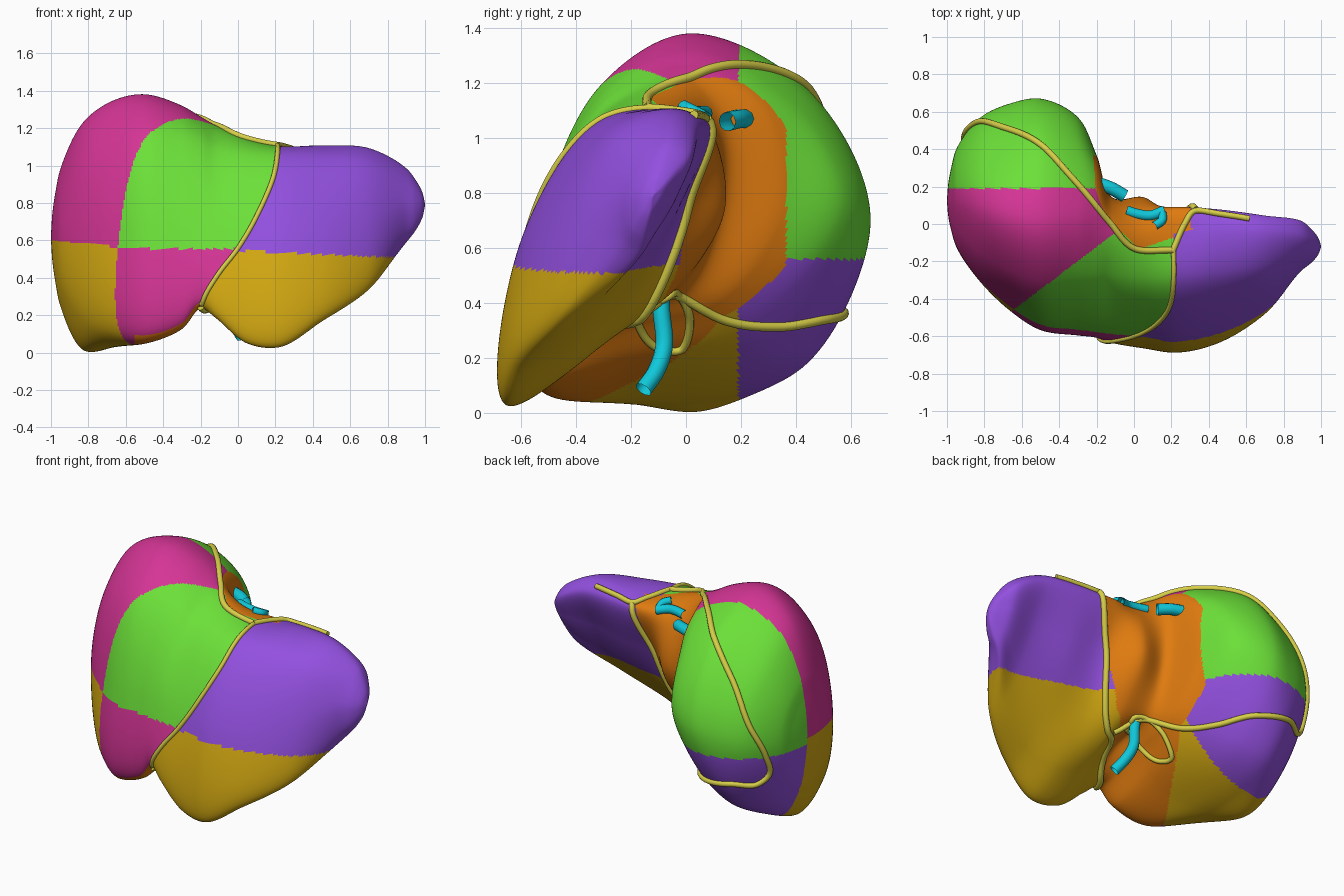
import bpy, bmesh
from mathutils import Vector
from mathutils.bvhtree import BVHTree

cube = bpy.data.objects.get("Cube")
if cube:
    bpy.data.objects.remove(cube, do_unlink=True)


def make_material(name, color):
    mat = bpy.data.materials.new(name)
    mat.use_nodes = True
    mat.diffuse_color = (*color, 1)
    for node in mat.node_tree.nodes:
        if node.type == 'BSDF_PRINCIPLED':
            node.inputs["Base Color"].default_value = (*color, 1)
            node.inputs["Roughness"].default_value = 0.5
    return mat


magenta = make_material("magenta", (.66, .035, .3))
green = make_material("green", (.15, .75, .04))
purple = make_material("purple", (.29, .08, .74))
yellow = make_material("golden yellow", (.66, .4, .006))
orange = make_material("orange", (.75, .2, .005))
straw = make_material("straw yellow", (.68, .62, .065))
cyan = make_material("cyan", (.005, .58, .7))
body_materials = [magenta, green, purple, yellow, orange]
MAGENTA, GREEN, PURPLE, YELLOW, ORANGE = range(len(body_materials))

# Cross-sections: x, then (y, z) from the top round the front, underside and back
right_sections = [
    (-.95, [(.13, .98), (-.02, .88), (-.12, .62), (-.08, .37), (.08, .25), (.28, .36), (.4, .62), (.32, .86)]),
    (-.82, [(.08, 1.24), (-.16, 1.07), (-.3, .65), (-.25, .17), (.02, .01), (.35, .18), (.57, .64), (.41, 1.03)]),
    (-.66, [(.03, 1.35), (-.25, 1.16), (-.43, .65), (-.41, .1), (-.05, .03), (.43, .17), (.645, .67), (.45, 1.11)]),
    (-.5, [(0, 1.38), (-.31, 1.19), (-.52, .66), (-.51, .07), (-.18, .08), (.4, .21), (.67, .7), (.45, 1.17)]),
    (-.3, [(.02, 1.32), (-.28, 1.19), (-.54, .67), (-.55, .14), (-.2, .2), (.27, .34), (.57, .75), (.4, 1.12)]),
    (-.2, [(.04, 1.26), (-.27, 1.16), (-.55, .66), (-.58, .25), (-.2, .32), (.15, .42), (.36, .75), (.3, 1.1)]),
]
left_sections = [
    (-.12, [(0, 1.21), (-.27, 1.12), (-.56, .65), (-.61, .19), (-.25, .38), (0, .46), (.12, .72), (.12, 1.08)]),
    (.05, [(-.06, 1.14), (-.3, 1.08), (-.58, .63), (-.63, .05), (-.38, .2), (-.05, .45), (.14, .75), (.06, 1.07)]),
    (.22, [(-.05, 1.1), (-.3, 1.07), (-.6, .63), (-.65, .03), (-.43, .15), (-.16, .45), (0, .75), (.08, 1.06)]),
    (.45, [(0, 1.1), (-.27, 1.06), (-.55, .64), (-.61, .17), (-.46, .22), (-.2, .48), (-.03, .75), (.07, 1.06)]),
    (.7, [(-.03, 1.09), (-.23, 1.03), (-.43, .67), (-.46, .34), (-.36, .37), (-.2, .55), (-.06, .78), (.04, 1.04)]),
    (.9, [(-.06, .985), (-.15, .94), (-.24, .78), (-.22, .61), (-.17, .59), (-.1, .68), (-.03, .8), (.01, .94)]),
]


def spline(points, steps, closed=False):
    """Smooth curve through all the points, allowing for uneven spacing."""
    n = len(points)
    spans = [max((points[(i + 1) % n] - points[i]).length, 1e-5) ** .7 for i in range(n)]

    def tangent(i):
        if not closed and i in (0, n - 1):
            k = min(i, n - 2)
            return (points[k + 1] - points[k]) / spans[k]
        before, after = spans[i - 1], spans[i]
        return ((points[i] - points[i - 1]) * (after / before)
                + (points[(i + 1) % n] - points[i]) * (before / after)) / (before + after)

    out = []
    for i in range(n if closed else n - 1):
        k = (i + 1) % n
        a, b = points[i], points[k]
        u, v = tangent(i) * spans[i], tangent(k) * spans[i]
        for s in range(steps):
            t = s / steps
            out.append(a + u * t + (b * 3 - a * 3 - u * 2 - v) * t ** 2
                       + (a * 2 - b * 2 + u + v) * t ** 3)
    return out if closed else out + [points[-1]]


def dome(section, tip_x):
    """Shrinking rings that round off an end, from the section out to the tip."""
    x, ring = section
    center = sum((Vector(p) for p in ring), Vector((0, 0))) / len(ring)
    return [(x + (tip_x - x) * (1 - scale ** 1.8),
             [center.lerp(Vector(p), scale) for p in ring]) for scale in (.68, .35, .04)]


def lerp_table(table, v):
    """Piecewise linear lookup in ascending (key, value) pairs."""
    for (k, a), (m, b) in zip(table, table[1:]):
        if v < m:
            return a + (b - a) * max(0, (v - k) / (m - k))
    return table[-1][1]


front_fissure = [(.25, -.2), (.42, -.1), (.55, 0), (.72, .1), (.95, .19), (1.1, .21)]
under_fissure = [(.2, -.2), (.45, .08), (.7, .2), (1.1, .31)]


def is_orange(x, y, z, u):
    """Inner wall, crest behind the cord, and the small lower lobe."""
    if u > 7 or u < .5:
        crest = y > -.11 + max(-x, .35 * (x - .1))
    else:
        crest = u > 3.9
    inner = x > -.24 and y < .365 and z < 1.22 - 3 * max(0, y - .12) ** 2
    lower = 2.93 < u < 5.2 and x > max(-.55, -.32 + .6 * y) and y < .12
    return crest and inner or lower


def region(p, u):
    """Colour of a face from its centre and its place round the section."""
    x, y, z = p
    behind = u > 3.3 and (u < 7.8 or y > -.1)
    if x > lerp_table(under_fissure if behind else front_fissure, z):
        return PURPLE if z > .545 - .045 * x else YELLOW
    if is_orange(x, y, z, u):
        return ORANGE
    if y > .19:
        return GREEN if z > .56 else PURPLE
    if y < .76 * x + .03:
        return GREEN if z > .555 else MAGENTA
    return MAGENTA if z > .56 - .1 * min(0, x + .6) else YELLOW


# Body lofted through the sections
around, along = 38, 19
sections = (dome(right_sections[0], -1)[::-1] + right_sections
            + left_sections + dome(left_sections[-1], 1))
count = len(right_sections[0][1])
rails = [spline([Vector((x, *ring[k])) for x, ring in sections], along) for k in range(count)]
bm = bmesh.new()
rings = [[bm.verts.new(p) for p in spline(list(points), around, True)] for points in zip(*rails)]
size = len(rings[0])
for r, s in zip(rings, rings[1:]):
    for j in range(size):
        k = (j + 1) % size
        face = bm.faces.new((r[j], r[k], s[k], s[j]))
        face.material_index = region(face.calc_center_median(), (j + .5) / around)
for ring, mat_index in ((rings[0], MAGENTA), (rings[-1], PURPLE)):
    bm.faces.new(ring).material_index = mat_index
bmesh.ops.recalc_face_normals(bm, faces=bm.faces)
for face in bm.faces:
    face.smooth = True
surface = BVHTree.FromBMesh(bm)
mesh = bpy.data.meshes.new("organ_body")
bm.to_mesh(mesh)
bm.free()
for mat in body_materials:
    mesh.materials.append(mat)
bpy.context.collection.objects.link(bpy.data.objects.new("organ_body", mesh))


def tube(name, path, radius, mat, snap=False, closed=False, caps=False):
    """Round cord along a smooth path, optionally laid on the body."""
    points = spline([Vector(p) for p in path], 10, closed)
    if snap:
        laid = []
        for p in points:
            spot, normal, _, _ = surface.find_nearest(p)
            laid.append(spot + normal * radius * .3)
        points = laid
    curve = bpy.data.curves.new(name, 'CURVE')
    curve.dimensions = '3D'
    curve.bevel_depth = radius
    curve.bevel_resolution = 3
    curve.use_fill_caps = caps
    line = curve.splines.new('POLY')
    line.points.add(len(points) - 1)
    for target, p in zip(line.points, points):
        target.co = (*p, 1)
    line.use_cyclic_u = closed
    line.use_smooth = True
    curve.materials.append(mat)
    bpy.context.collection.objects.link(bpy.data.objects.new(name, curve))


# Ligament cords lying on the surface
tube("front_ligament", [(.21, -.12, 1.11), (.21, -.3, 1.05), (.19, -.44, .94), (.1, -.54, .72),
                        (0, -.58, .55), (-.1, -.6, .42), (-.2, -.6, .25)], .013, straw, True, caps=True)
tube("back_ligament", [(.21, -.14, 1.12), (0, -.13, 1.16), (-.13, 0, 1.21), (-.2, .1, 1.26),
                       (-.35, .28, 1.27), (-.55, .45, 1.15), (-.73, .55, 1.0), (-.84, .57, .8),
                       (-.91, .49, .58), (-.93, .46, .43), (-.86, .5, .36), (-.72, .57, .37),
                       (-.5, .5, .36), (-.37, .32, .33), (-.25, .14, .34), (-.1, -.05, .42),
                       (.03, -.2, .4)], .017, straw, True, caps=True)
tube("left_ligament", [(.21, -.14, 1.12), (.27, 0, 1.11), (.33, .09, 1.1), (.45, .07, 1.1),
                       (.62, .04, 1.1)], .016, straw, True, caps=True)
tube("under_ligament", [(.33, .09, 1.08), (.26, .06, .85), (.17, -.05, .62), (.06, -.2, .42),
                        (-.08, -.4, .3), (-.2, -.58, .24)], .018, straw, True, caps=True)
tube("under_loop", [(-.05, -.06, .42), (-.22, .01, .36), (-.35, -.03, .28), (-.29, -.12, .26),
                    (-.12, -.17, .35)], .015, straw, True, True)

# Vessels leaving the body
tube("lower_vessel", [(-.09, -.09, .46), (-.08, -.09, .38), (-.06, -.08, .24), (-.02, -.11, .15),
                      (.02, -.155, .085)], .032, cyan)
tube("upper_right_vessel", [(-.2, .22, 1.07), (-.12, .19, 1.07), (-.05, .15, 1.06)], .035, cyan)
tube("upper_left_vessel", [(-.04, .07, 1.09), (.03, .05, 1.09), (.09, .045, 1.085),
                           (.16, .07, 1.07)], .028, cyan)
tube("upper_left_branch", [(.15, .06, 1.08), (.15, .02, 1.1), (.11, -.01, 1.115)], .024, cyan)
